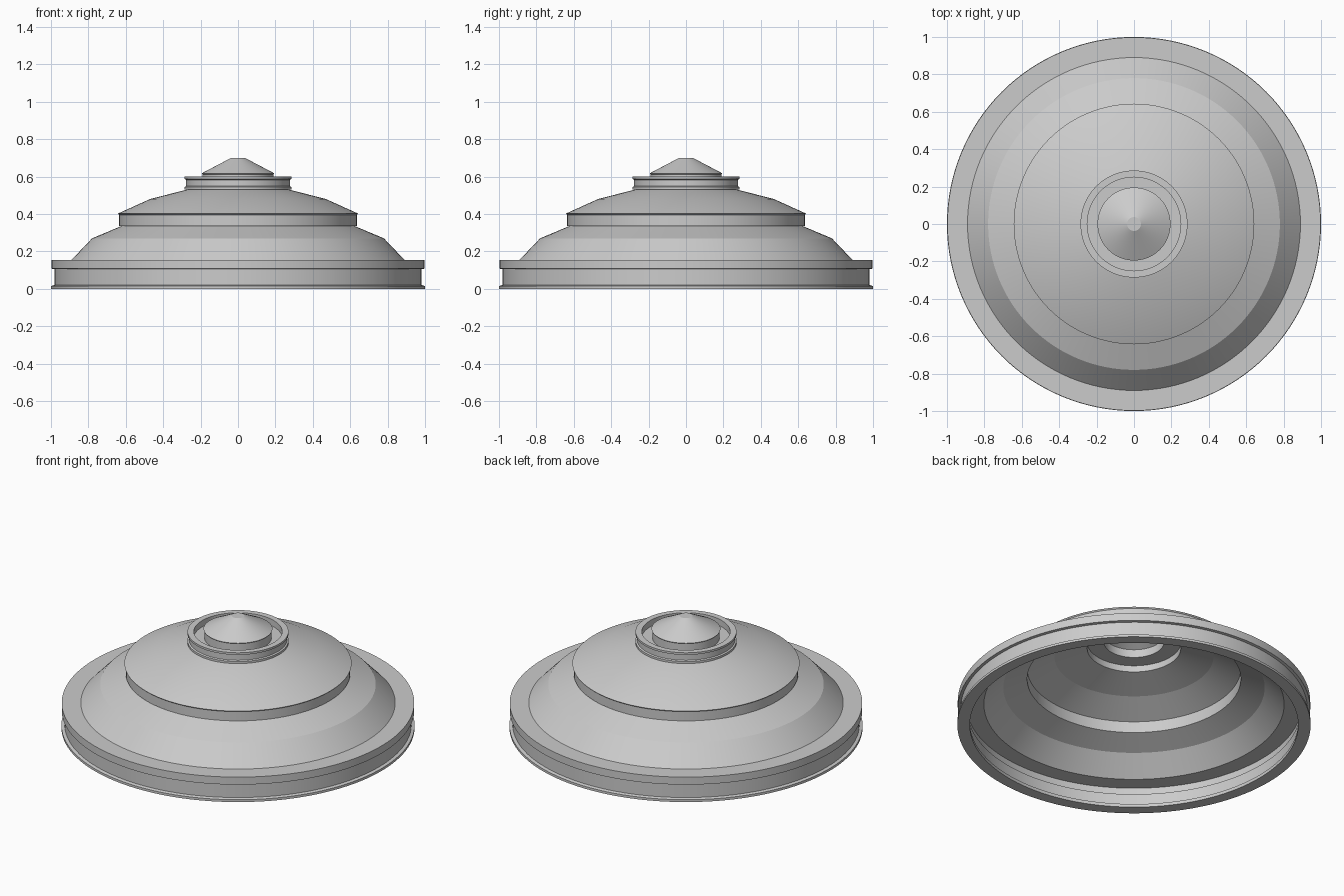
import bpy, bmesh, math

if "Cube" in bpy.data.objects:
    bpy.data.objects.remove(bpy.data.objects["Cube"])

SEGMENTS = 128


def lathe(name, outer, inner, close_top=False, close_bottom=False):
    """Spin an outer and an inner (radius, height) profile into a hollow part."""
    bm = bmesh.new()

    def ring(r, z):
        return [bm.verts.new((r * math.cos(2 * math.pi * i / SEGMENTS),
                              r * math.sin(2 * math.pi * i / SEGMENTS), z))
                for i in range(SEGMENTS)]

    def bridge(a, b):
        for i in range(SEGMENTS):
            j = (i + 1) % SEGMENTS
            bm.faces.new((a[i], a[j], b[j], b[i]))

    out_rings = [ring(*p) for p in outer]
    in_rings = [ring(*p) for p in inner]
    for a, b in zip(out_rings, out_rings[1:]):
        bridge(a, b)
    for a, b in zip(in_rings, in_rings[1:]):
        bridge(b, a)
    if close_bottom:
        bridge(in_rings[0], out_rings[0])
    if close_top:
        bm.faces.new(out_rings[-1])
        bm.faces.new(in_rings[-1][::-1])

    mesh = bpy.data.meshes.new(name)
    bm.to_mesh(mesh)
    bm.free()
    obj = bpy.data.objects.new(name, mesh)
    bpy.context.collection.objects.link(obj)
    bpy.ops.object.select_all(action='DESELECT')
    obj.select_set(True)
    bpy.context.view_layer.objects.active = obj
    bpy.ops.object.shade_smooth_by_angle(angle=math.radians(10))
    return obj


# Grooved rim at the foot
lathe("base_rim",
      [(1.0, 0), (1.0, 0.015), (0.982, 0.02), (0.982, 0.105),
       (0.998, 0.108), (0.998, 0.155), (0.89, 0.155)],
      [(0.93, 0), (0.93, 0.02), (0.94, 0.025), (0.94, 0.09),
       (0.95, 0.095), (0.95, 0.135), (0.85, 0.135)],
      close_bottom=True)

# Wide lower dome
lathe("lower_dome",
      [(0.89, 0.155), (0.78, 0.27), (0.625, 0.335)],
      [(0.85, 0.135), (0.74, 0.245), (0.605, 0.30)])

# Upright step between the domes
lathe("middle_band",
      [(0.625, 0.335), (0.635, 0.337), (0.635, 0.395), (0.643, 0.402)],
      [(0.605, 0.30), (0.605, 0.37)])

# Shallow upper dome
lathe("upper_dome",
      [(0.643, 0.402), (0.47, 0.48), (0.275, 0.53)],
      [(0.605, 0.37), (0.45, 0.447), (0.265, 0.50)])

# Grooved collar with a recessed floor
lathe("collar",
      [(0.275, 0.53), (0.286, 0.532), (0.286, 0.545), (0.277, 0.549),
       (0.277, 0.583), (0.286, 0.587), (0.286, 0.60), (0.25, 0.60),
       (0.25, 0.56), (0.19, 0.56)],
      [(0.265, 0.50), (0.265, 0.54), (0.205, 0.54), (0.17, 0.54)])

# Conical cap on a short drum
lathe("cone_cap",
      [(0.19, 0.56), (0.19, 0.612), (0.195, 0.617), (0.037, 0.70)],
      [(0.17, 0.54), (0.17, 0.59), (0.03, 0.665)],
      close_top=True)
